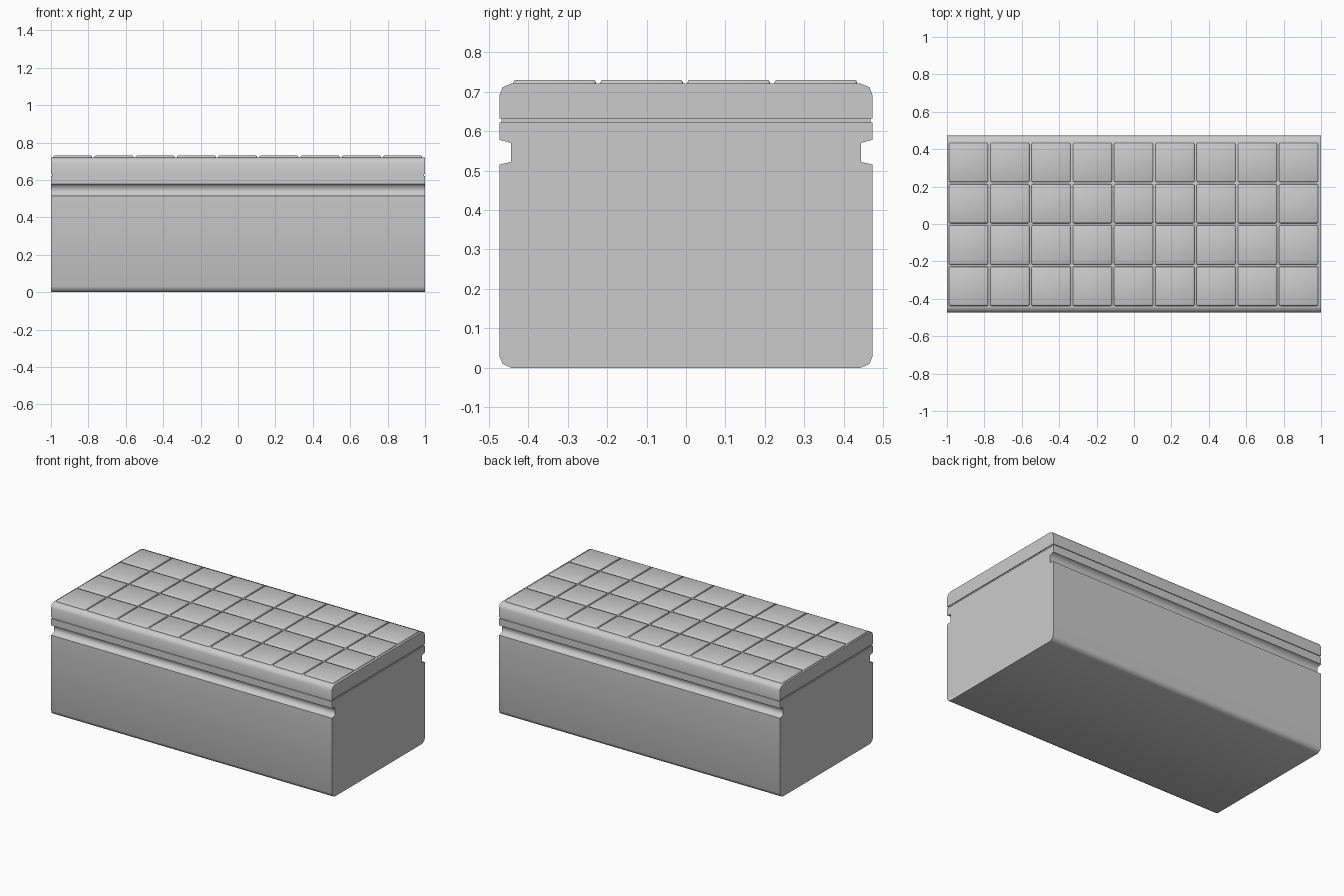
import bpy, bmesh, math
from mathutils import Matrix

if "Cube" in bpy.data.objects:
    bpy.data.objects.remove(bpy.data.objects["Cube"])


def finish(name, bm):
    # smooth shading, with convex corners kept sharp
    bmesh.ops.recalc_face_normals(bm, faces=bm.faces)
    for f in bm.faces:
        f.smooth = True
    for e in bm.edges:
        a = e.calc_face_angle_signed(0)
        e.smooth = a < math.radians(50) and a > math.radians(-80)
    me = bpy.data.meshes.new(name)
    bm.to_mesh(me)
    bm.free()
    ob = bpy.data.objects.new(name, me)
    bpy.context.collection.objects.link(ob)
    return ob


def extrude_profile(name, half, hx):
    # half: right-hand (y, z) outline from bottom to top, mirrored in y
    outline = half + [(-y, z) for y, z in reversed(half)]
    bm = bmesh.new()
    face = bm.faces.new([bm.verts.new((-hx, y, z)) for y, z in outline])
    out = bmesh.ops.extrude_face_region(bm, geom=[face], use_keep_orig=True)
    for v in out["geom"]:
        if isinstance(v, bmesh.types.BMVert):
            v.co.x = hx
    return finish(name, bm)


W = 0.473

# lower block with a handling groove along each long side
extrude_profile("block_body", [
    (0.443, 0), (0.465, 0.010), (W, 0.030),
    (W, 0.515), (0.443, 0.522), (0.443, 0.570), (W, 0.578),
    (W, 0.622)], 1.0)

# thin recessed seam under the cap
extrude_profile("seam", [(W - 0.005, 0.615), (W - 0.005, 0.638)], 0.995)

# cap with rounded long edges
extrude_profile("cap", [
    (W, 0.632), (W, 0.690), (0.465, 0.711), (0.443, 0.720)], 1.0)

# grid of raised square pavers
COLS, ROWS, PITCH, SIZE = 9, 4, 0.2206, 0.209
for r in range(ROWS):
    for c in range(COLS):
        x = (c - (COLS - 1) / 2) * PITCH - 0.002
        y = (r - (ROWS - 1) / 2) * PITCH - 0.002
        bm = bmesh.new()
        bmesh.ops.create_cube(bm, size=1, matrix=Matrix.Translation((x, y, 0.715))
                              @ Matrix.Diagonal((SIZE, SIZE, 0.03, 1)))
        edges = [e for e in bm.edges if max(v.co.z for v in e.verts) > 0.72]
        bmesh.ops.bevel(bm, geom=edges, offset=0.007, segments=2,
                        profile=0.5, affect='EDGES')
        finish(f"paver_{r + 1}_{c + 1}", bm)
